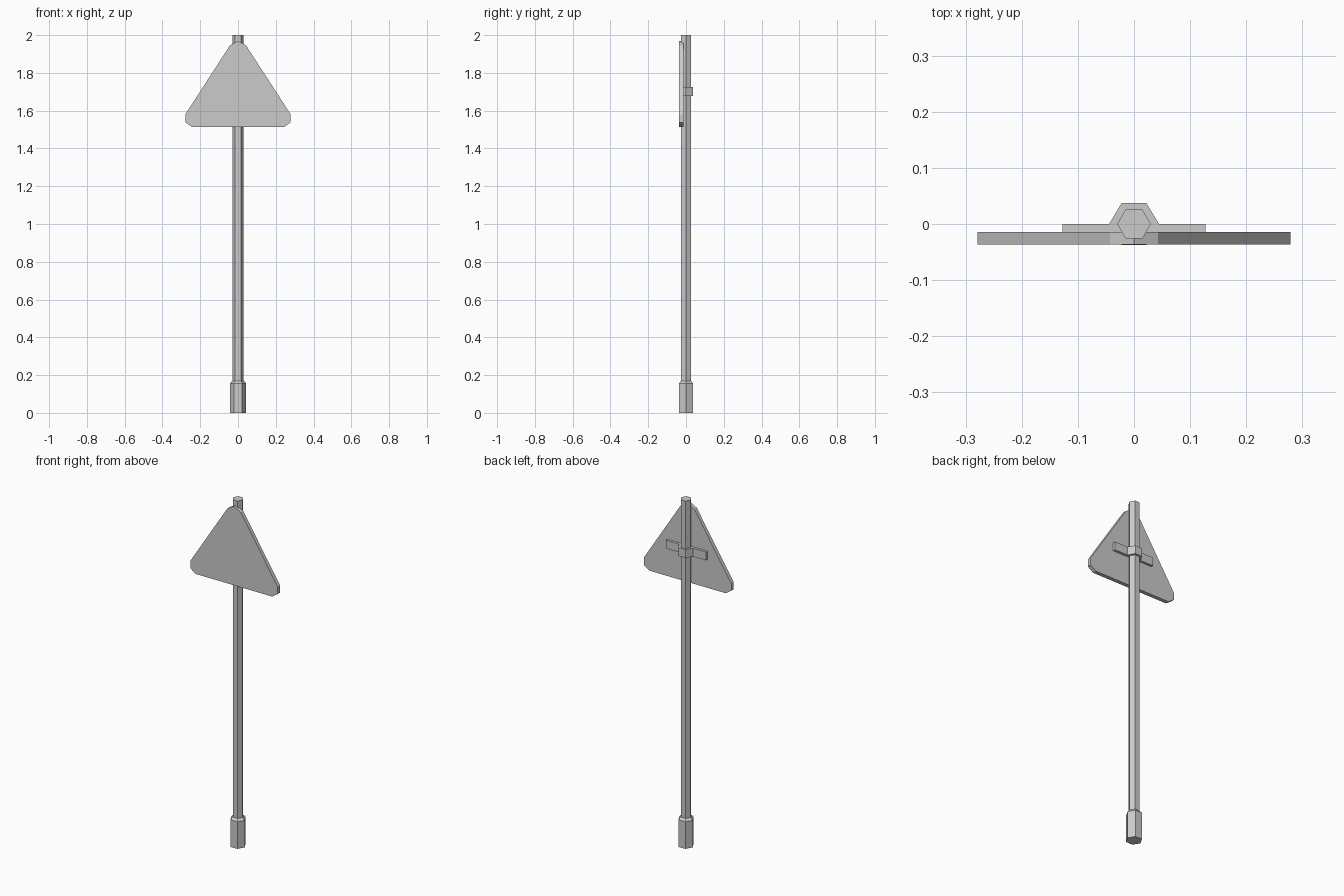
import bpy, bmesh
from math import cos, sin, radians

if "Cube" in bpy.data.objects:
    bpy.data.objects.remove(bpy.data.objects["Cube"])


def finish(name, bm):
    bmesh.ops.recalc_face_normals(bm, faces=bm.faces)
    mesh = bpy.data.meshes.new(name)
    bm.to_mesh(mesh)
    bm.free()
    obj = bpy.data.objects.new(name, mesh)
    bpy.context.collection.objects.link(obj)
    return obj


def hex_loft(name, rings):
    """Stack hexagons given as (radius, z), corners on the x axis."""
    bm = bmesh.new()
    loops = [[bm.verts.new((r * cos(radians(60 * i)), r * sin(radians(60 * i)), z))
              for i in range(6)] for r, z in rings]
    for a, b in zip(loops, loops[1:]):
        for i in range(6):
            j = (i + 1) % 6
            bm.faces.new((a[i], a[j], b[j], b[i]))
    bm.faces.new(loops[0][::-1])
    bm.faces.new(loops[-1])
    return finish(name, bm)


def extrude(name, half, offset):
    """Mirror a half outline across x = 0 and extrude it by the offset."""
    pts = half + [(-x, y, z) for x, y, z in reversed(half) if x > 0]
    bm = bmesh.new()
    face = bm.faces.new([bm.verts.new(p) for p in pts])
    ext = bmesh.ops.extrude_face_region(bm, geom=[face], use_keep_orig=True)
    bmesh.ops.translate(bm, vec=offset,
                        verts=[v for v in ext["geom"] if isinstance(v, bmesh.types.BMVert)])
    return finish(name, bm)


# Hexagonal post and its thicker foot sleeve
hex_loft("post", [(0.03, 0.16), (0.03, 2.0)])
hex_loft("foot_sleeve", [(0.0433, 0.0), (0.0433, 0.156), (0.031, 0.17)])

# Triangular sign plate with clipped corners
outline = [(0.0, 1.97), (0.043, 1.945), (0.279, 1.58), (0.279, 1.538), (0.244, 1.514)]
extrude("sign_plate", [(x, -0.0365, z) for x, z in outline], (0, 0.0225, 0))

# Clamp that wraps behind the post and holds the plate
clamp = [(0.022, 0.0375), (0.0445, 0.0), (0.1275, 0.0), (0.1275, -0.014)]
extrude("clamp", [(x, y, 1.678) for x, y in clamp], (0, 0, 0.048))
